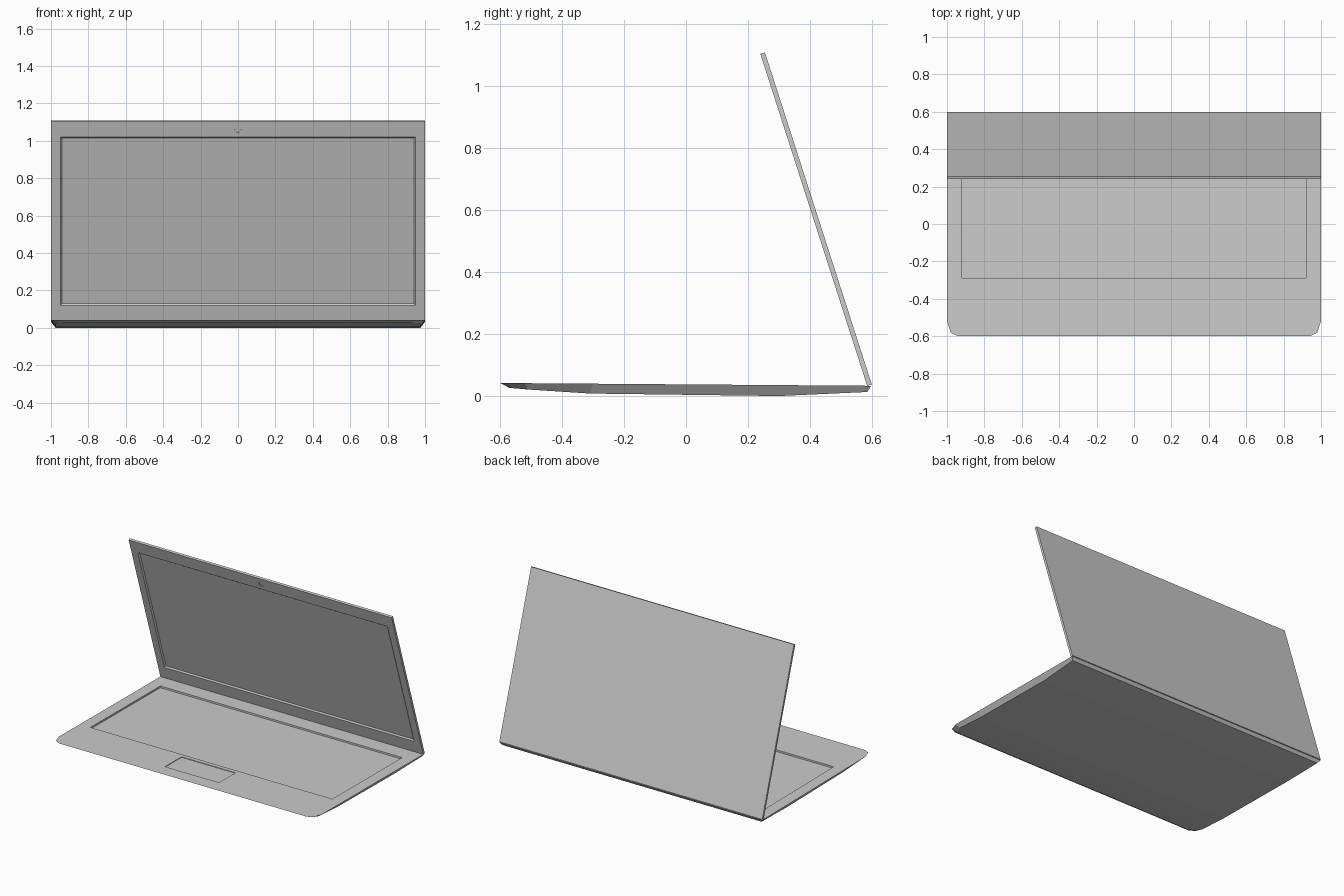
import bpy, bmesh, math
from mathutils import Matrix, Vector

if "Cube" in bpy.data.objects:
    bpy.data.objects.remove(bpy.data.objects["Cube"])


def make_object(name, verts, faces, matrix=None):
    bm = bmesh.new()
    vs = [bm.verts.new(v) for v in verts]
    for f in faces:
        bm.faces.new([vs[i] for i in f])
    bmesh.ops.recalc_face_normals(bm, faces=bm.faces)
    mesh = bpy.data.meshes.new(name)
    if matrix:
        bm.transform(matrix)
    bm.to_mesh(mesh)
    bm.free()
    ob = bpy.data.objects.new(name, mesh)
    bpy.context.collection.objects.link(ob)
    return ob


def prism(name, low, high, z0, z1, matrix=None):
    """Closed solid between two matching outlines."""
    n = len(low)
    verts = [(x, y, z0) for x, y in low] + [(x, y, z1) for x, y in high]
    faces = [range(n), range(n, 2 * n)]
    faces += [(i, (i + 1) % n, n + (i + 1) % n, n + i) for i in range(n)]
    return make_object(name, verts, faces, matrix)


def rect(x0, x1, y0, y1):
    return [(x0, y0), (x1, y0), (x1, y1), (x0, y1)]


def cut(target, cutter):
    mod = target.modifiers.new("recess", 'BOOLEAN')
    mod.operation = 'DIFFERENCE'
    mod.solver = 'EXACT'
    mod.object = cutter
    bpy.context.view_layer.objects.active = target
    bpy.ops.object.modifier_apply(modifier=mod.name)
    bpy.data.objects.remove(cutter, do_unlink=True)


# Base: right-hand rim and underside outlines, mirrored across x
def rim_z(y):
    return 0.0375 - 0.0075 * y


rim = [(0.94, -0.6), (0.98, -0.58), (1, -0.52), (1, -0.3), (1, 0.3), (1, 0.598)]
top = [(x, y, rim_z(y)) for x, y in rim]
bottom = [(0.92, -0.57, 0.026), (0.955, -0.555, 0.025), (0.975, -0.51, 0.021),
          (0.975, -0.31, 0.008), (0.975, 0.3, 0.0), (0.985, 0.585, 0.013)]
n = len(top)
flip = lambda pts: [(-x, y, z) for x, y, z in pts]
verts = top + bottom + flip(top) + flip(bottom)
T, B, TL, BL = 0, n, 2 * n, 3 * n
faces = [list(range(n)) + [TL + i for i in reversed(range(n))]]
for i in range(n - 1):
    faces += [(T + i, T + i + 1, B + i + 1, B + i),
              (TL + i, TL + i + 1, BL + i + 1, BL + i),
              (B + i, B + i + 1, BL + i + 1, BL + i)]
for i in (0, n - 1):
    faces.append((T + i, B + i, BL + i, TL + i))
base = make_object("base", verts, faces)

# Keyboard well and touchpad, sunk parallel to the sloping deck
deck = Matrix.Translation((0, 0, rim_z(0))) @ Matrix.Rotation(-math.atan(0.0075), 4, 'X')
for name, r, depth in (("keyboard_cutter", rect(-0.92, 0.92, -0.29, 0.47), 0.012),
                       ("touchpad_cutter", rect(-0.205, 0.205, -0.5, -0.32), 0.004)):
    cut(base, prism(name, r, r, -depth, 0.05, deck))

# Lid: local y runs up the lid, local z points out of the screen
up = Vector((0, -0.345, 1.072)).normalized()
right = Vector((1, 0, 0))
frame = Matrix((right, up, right.cross(up))).transposed().to_4x4()
frame.translation = (0, 0.585, 0.033)
height, thick = 1.126, 0.0157
panel = rect(-1, 1, 0, height)
lid = prism("screen_lid", panel, panel, -thick, 0, frame)

# Screen recess with sloping walls (cutter continues its slope above the face)
d, s = 0.008, 0.009
cut(lid, prism("screen_cutter",
               rect(-0.95 + s, 0.95 - s, 0.091 + s, 1.037 - s),
               rect(-0.95 - s, 0.95 + s, 0.091 - s, 1.037 + s), -d, d, frame))

# Camera dimple
ring = [(0.018 * math.cos(a * math.pi / 6), 1.08 + 0.018 * math.sin(a * math.pi / 6))
        for a in range(12)]
cut(lid, prism("camera_cutter", ring, ring, -0.004, 0.02, frame))
